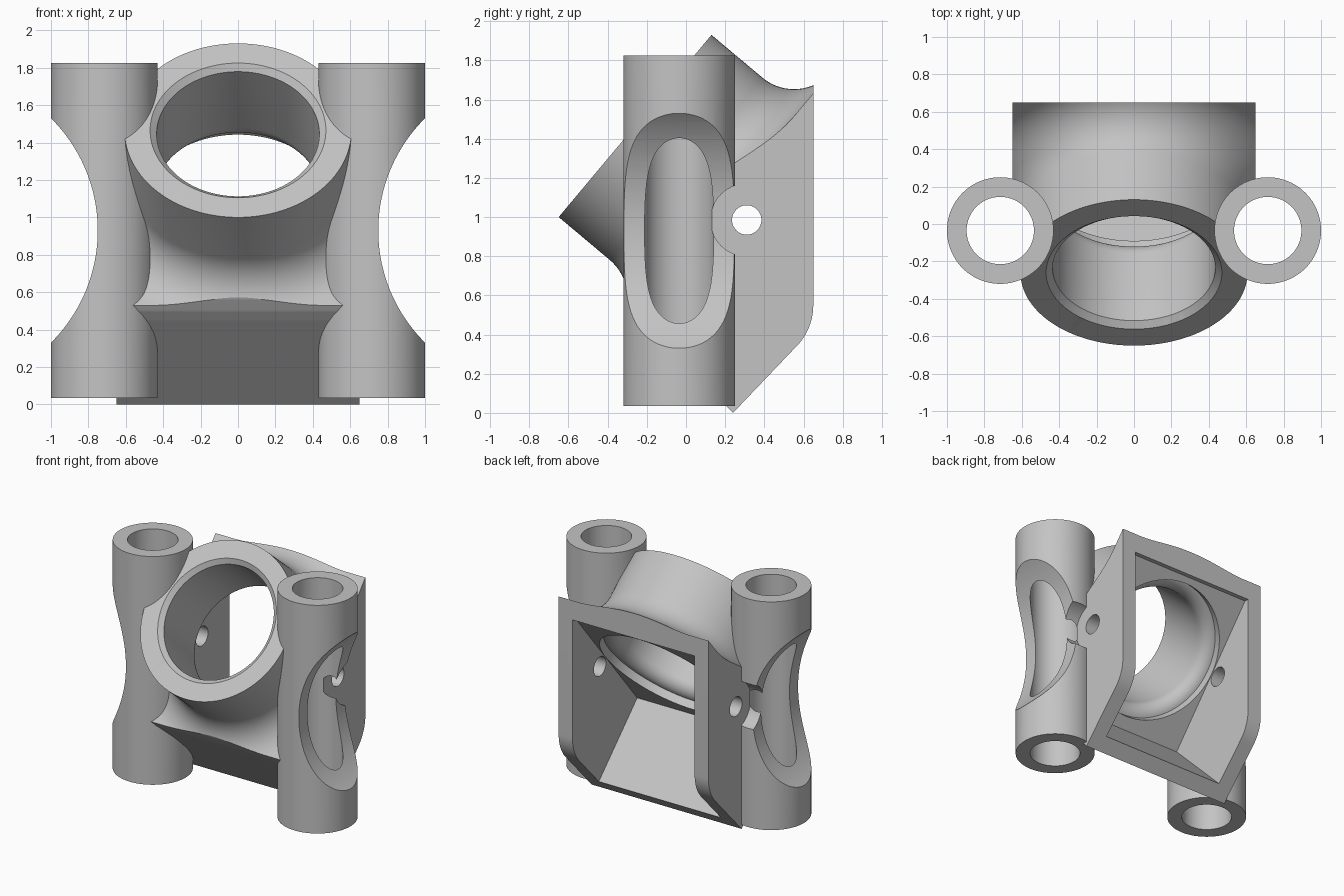
import bpy, bmesh, math
from mathutils import Matrix, Vector

if "Cube" in bpy.data.objects:
    bpy.data.objects.remove(bpy.data.objects["Cube"], do_unlink=True)

grey = bpy.data.materials.new("light grey")
grey.use_nodes = True
colour = (0.55, 0.55, 0.55, 1)
grey.diffuse_color = colour
grey.node_tree.nodes["Principled BSDF"].inputs["Base Color"].default_value = colour


def make(name, bm, matrix=None):
    bmesh.ops.remove_doubles(bm, verts=bm.verts, dist=1e-5)
    if matrix:
        bm.transform(matrix)
    bmesh.ops.recalc_face_normals(bm, faces=bm.faces)
    mesh = bpy.data.meshes.new(name)
    bm.to_mesh(mesh)
    bm.free()
    mesh.materials.append(grey)
    ob = bpy.data.objects.new(name, mesh)
    bpy.context.scene.collection.objects.link(ob)
    return ob


def lathe(name, profile, matrix):
    """Revolve (radius, depth) points; depth runs down local z."""
    bm = bmesh.new()
    vs = [bm.verts.new((r, 0, -s)) for r, s in profile]
    es = [bm.edges.new(p) for p in zip(vs, vs[1:])]
    bmesh.ops.spin(bm, geom=vs + es, cent=(0, 0, 0), axis=(0, 0, 1),
                   angle=math.tau, steps=128, use_duplicate=False)
    return make(name, bm, matrix)


def prism(name, outline, half_width):
    """Extrude a (y, z) outline across x."""
    bm = bmesh.new()
    face = bm.faces.new([bm.verts.new((-half_width, y, z)) for y, z in outline])
    ext = bmesh.ops.extrude_face_region(bm, geom=[face])["geom"]
    bmesh.ops.translate(bm, vec=(2 * half_width, 0, 0),
                        verts=[v for v in ext if isinstance(v, bmesh.types.BMVert)])
    return make(name, bm)


def rod(name, radius, length, centre, axis, segments=96):
    bm = bmesh.new()
    bmesh.ops.create_cone(bm, cap_ends=True, segments=segments, radius1=radius,
                          radius2=radius, depth=length)
    turn = Vector((0, 0, 1)).rotation_difference(Vector(axis)).to_matrix().to_4x4()
    return make(name, bm, Matrix.Translation(centre) @ turn)


def combine(target, other, operation):
    mod = target.modifiers.new("shape", "BOOLEAN")
    mod.operation, mod.solver, mod.object = operation, "EXACT", other
    bpy.ops.object.select_all(action="DESELECT")
    bpy.context.view_layer.objects.active = target
    target.select_set(True)
    bpy.ops.object.modifier_apply(modifier=mod.name)
    bpy.data.objects.remove(other, do_unlink=True)


def arc(cx, cy, r, start, end, n):
    angles = [math.radians(start + (end - start) * i / n) for i in range(n + 1)]
    return [(cx + r * math.cos(a), cy + r * math.sin(a)) for a in angles]


# Tilted frame of the ring: local z points out of its front face
tilt = Matrix.Translation((0, -0.26, 1.465)) @ Matrix.Rotation(math.radians(50), 4, "X")

# Ring flaring into the rear housing, trimmed to the housing outline
flare = arc(0.857, 0.34, 0.25, 180, 90, 20)
bracket = lathe("bracket", [(0, 0), (0.607, 0)] + flare + [(1.4, 0.59), (1.4, 2.2), (0, 2.2)], tilt)
back_corner = arc(0.35, 0.55, 0.30, -45, 0, 12)
chin = [(-0.8, 1.0), (-0.42, 0.77), (-0.345, 0.67), (-0.325, 0.62), (-0.295, 0.56),
        (-0.255, 0.50), (-0.21, 0.45), (-0.16, 0.40)]
trim = prism("trim", [(0.24, 0)] + back_corner + [(0.65, 2.1), (-0.8, 2.1)] + chin, 0.65)
combine(bracket, trim, "INTERSECT")

# Side tubes with waisted outer sides and clearance around the screw holes
for side in (1, -1):
    tube = rod("side_tube", 0.285, 1.79, (side * 0.715, -0.035, 0.93), (0, 0, 1))
    waist = rod("waist_cutter", 0.845, 1, (side * 1.595, 0, 0.93), (0, 1, 0), 192)
    combine(tube, waist, "DIFFERENCE")
    clearance = rod("clearance_cutter", 0.185, 0.5, (side * 0.9005, 0.31, 0.985), (1, 0, 0))
    combine(tube, clearance, "DIFFERENCE")
    combine(bracket, tube, "UNION")

# Hollow of the rear housing
hollow = prism("hollow_cutter", [(-0.152, 0.562), (0.617, 1.48), (0.8, 1.48), (0.8, -0.39)], 0.53)
combine(bracket, hollow, "DIFFERENCE")

# Ring bore with a chamfered mouth and rounded rear lip
lip = arc(0.535, 0.5, 0.1, 180, 95, 12)
bore = lathe("bore_cutter", [(0, -0.1), (0.47, -0.1), (0.47, 0), (0.435, 0.03)] + lip
             + [(0.526, 0.67), (0, 0.67)], tilt)
combine(bracket, bore, "DIFFERENCE")

# Tube bores and the cross hole
for side in (1, -1):
    combine(bracket, rod("tube_bore", 0.18, 3, (side * 0.715, -0.035, 0.93), (0, 0, 1)), "DIFFERENCE")
combine(bracket, rod("screw_hole", 0.075, 3, (0, 0.31, 0.985), (1, 0, 0), 48), "DIFFERENCE")

bpy.ops.object.select_all(action="DESELECT")
bracket.select_set(True)
bpy.context.view_layer.objects.active = bracket
bpy.ops.object.shade_smooth_by_angle(angle=math.radians(25))
